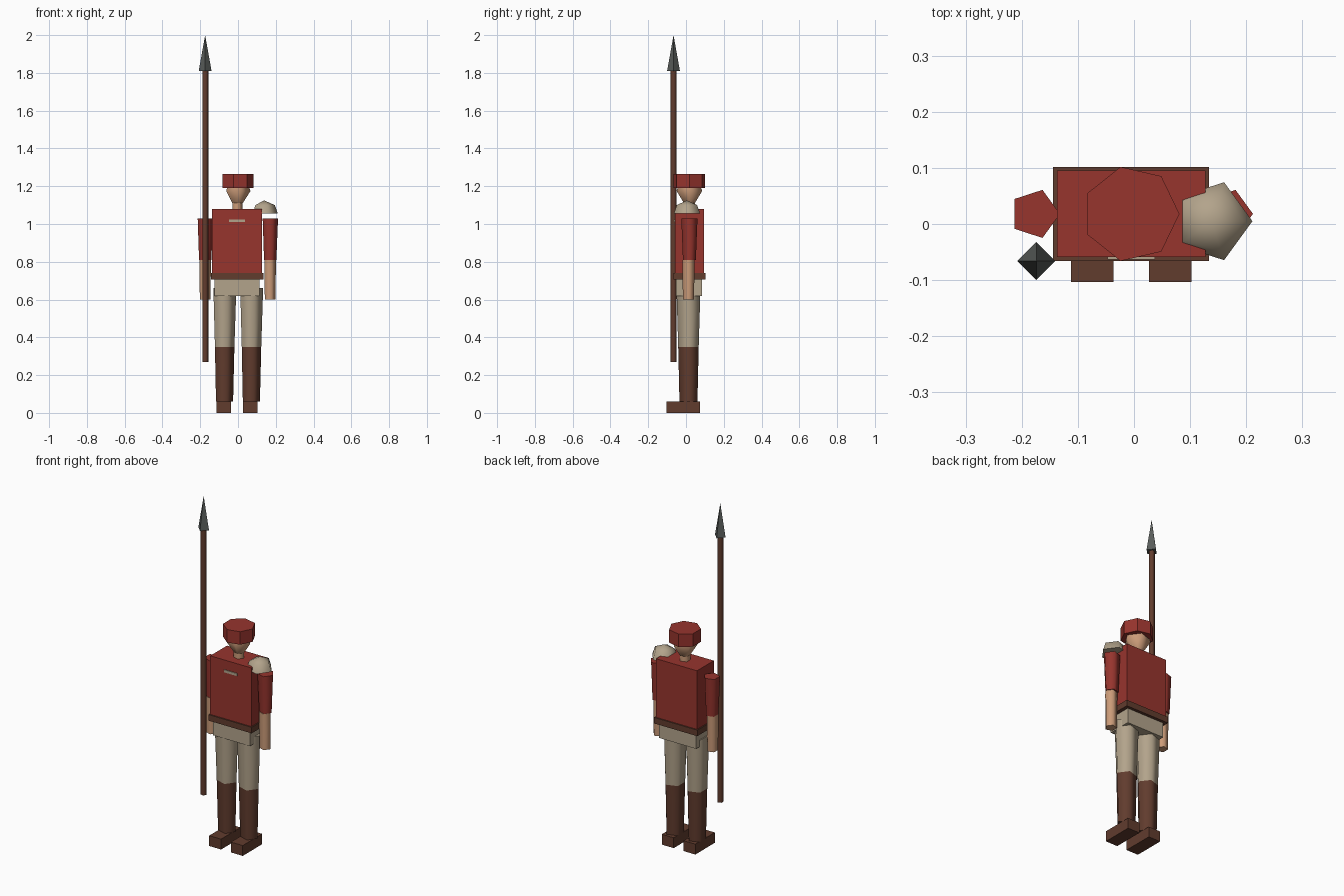
import bpy
import bmesh
from math import cos, sin, tau

if "Cube" in bpy.data.objects:
    bpy.data.objects.remove(bpy.data.objects["Cube"], do_unlink=True)


def material(name, r, g, b):
    m = bpy.data.materials.new(name)
    m.use_nodes = True
    m.diffuse_color = (r, g, b, 1)
    m.node_tree.nodes["Principled BSDF"].inputs["Base Color"].default_value = (r, g, b, 1)
    return m


red = material("red cloth", 0.31, 0.035, 0.027)
cream = material("cream cloth", 0.45, 0.37, 0.26)
brown = material("brown leather", 0.12, 0.045, 0.027)
skin = material("skin", 0.60, 0.33, 0.19)
steel = material("dark steel", 0.10, 0.11, 0.105)

MID_X, MID_Y = -0.005, 0.018   # body axis


def finish(name, bm, mat, smooth=False):
    bmesh.ops.recalc_face_normals(bm, faces=bm.faces)
    for f in bm.faces:
        # flat end caps stay crisp
        f.smooth = smooth and abs(f.normal.z) < 0.99
    mesh = bpy.data.meshes.new(name)
    bm.to_mesh(mesh)
    bm.free()
    mesh.materials.append(mat)
    obj = bpy.data.objects.new(name, mesh)
    bpy.context.collection.objects.link(obj)
    return obj


def box(name, mat, x, y, z):
    """Box from (min, max) ranges."""
    bm = bmesh.new()
    bmesh.ops.create_cube(bm, size=1)
    for v in bm.verts:
        v.co = [r[0] if c < 0 else r[1] for c, r in zip(v.co, (x, y, z))]
    return finish(name, bm, mat)


def turned(name, mat, x, y, profile, sides=5, smooth=True):
    """Stack of polygon rings from (radius, height) pairs; radius 0 is a tip."""
    bm = bmesh.new()
    rings = []
    for r, z in profile:
        n = sides if r > 0 else 1
        rings.append([bm.verts.new((x + r * cos(tau * i / sides),
                                    y + r * sin(tau * i / sides), z)) for i in range(n)])
    for low, high in zip(rings, rings[1:]):
        for i in range(sides):
            j = (i + 1) % sides
            if len(high) == 1:
                bm.faces.new((low[i], low[j], high[0]))
            else:
                bm.faces.new((low[i], low[j], high[j], high[i]))
    for ring in (rings[0], rings[-1]):
        if len(ring) > 1:
            bm.faces.new(ring)
    return finish(name, bm, mat, smooth)


# Limbs
for side, s in (("left", 1), ("right", -1)):
    leg_x = MID_X + s * 0.071
    arm_x = MID_X + s * 0.172
    foot_x = MID_X + s * 0.0695
    box(side + "_foot", brown, (foot_x - 0.038, foot_x + 0.038), (-0.103, 0.075), (0, 0.06))
    turned(side + "_boot", brown, leg_x, 0.013, [(0.05, 0.06), (0.057, 0.35)])
    turned(side + "_thigh", cream, leg_x, 0.013, [(0.057, 0.35), (0.067, 0.66)])
    turned(side + "_forearm", skin, arm_x, 0.013, [(0.031, 0.60), (0.034, 0.81)])
    turned(side + "_sleeve", red, arm_x, MID_Y, [(0.036, 0.81), (0.045, 1.03)])

# Trunk
box("hips", cream, (-0.125, 0.113), (-0.052, 0.085), (0.62, 0.705))
box("belt", brown, (-0.144, 0.134), (-0.066, 0.102), (0.705, 0.74))
box("tunic", red, (-0.137, 0.127), (-0.059, 0.095), (0.74, 1.08))
box("chest_bar", cream, (-0.047, 0.037), (-0.063, -0.057), (1.01, 1.025))

# Head and cap
turned("neck", skin, MID_X, MID_Y, [(0.03, 1.07), (0.03, 1.12)])
turned("head", skin, MID_X, MID_Y, [(0.03, 1.11), (0.071, 1.175), (0.055, 1.22)])
turned("cap", red, MID_X, MID_Y, [(0.086, 1.19), (0.086, 1.265)], sides=7, smooth=False)

# Shoulder pad on the left
turned("shoulder_pad", cream, 0.138, 0.005, [(0.073, 1.055), (0.057, 1.10), (0, 1.125)])

# Spear on the right
turned("spear_shaft", brown, -0.174, -0.066, [(0.017, 0.27), (0.017, 1.81)])
turned("spear_head", steel, -0.174, -0.066, [(0.034, 1.81), (0, 2.0)], sides=4, smooth=False)
